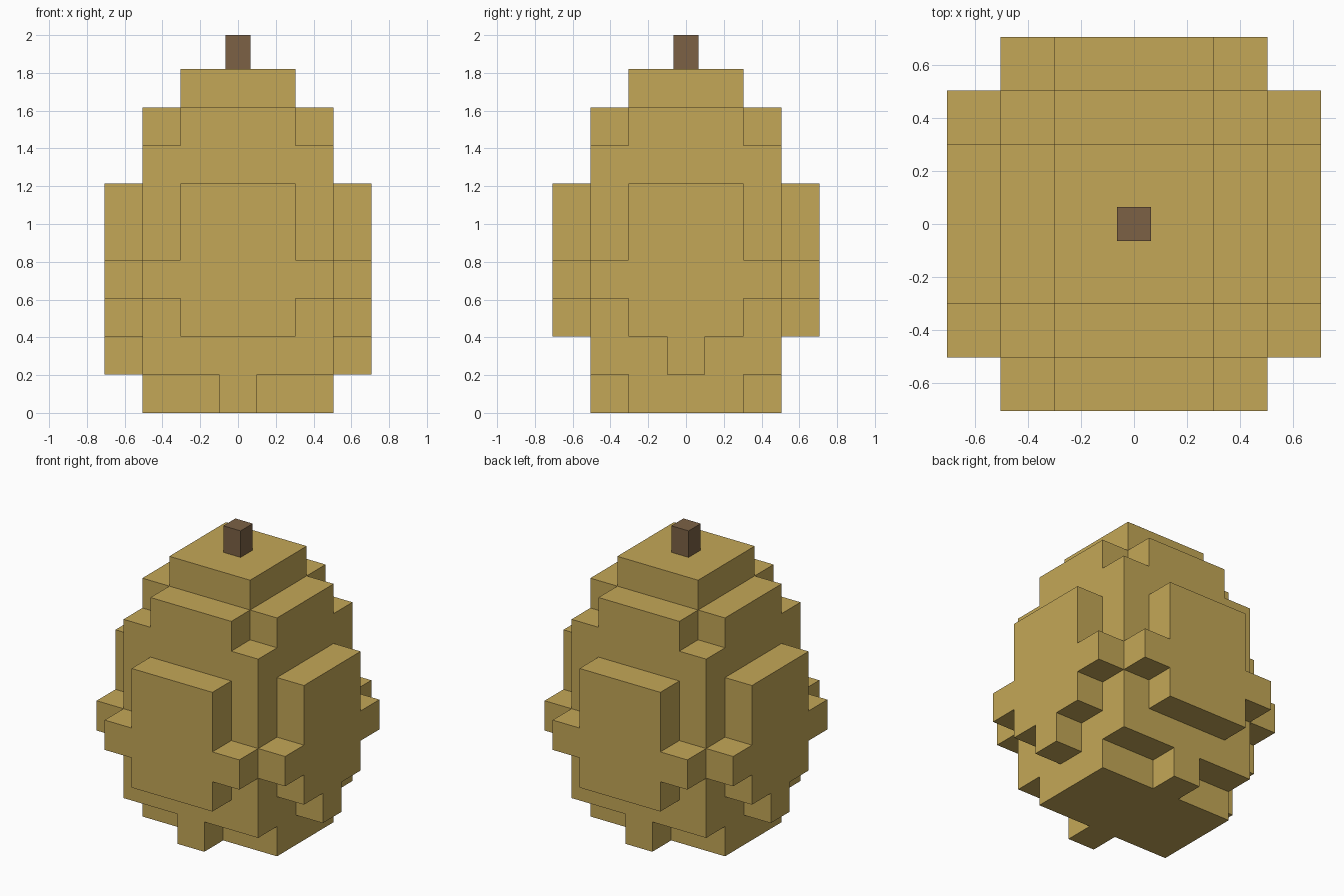
import bpy, bmesh, math
from mathutils import Vector

if "Cube" in bpy.data.objects:
    bpy.data.objects.remove(bpy.data.objects["Cube"])

U = 1.82 / 9  # edge length of one block


def material(name, rgb):
    m = bpy.data.materials.new(name)
    m.diffuse_color = (*rgb, 1)
    m.use_nodes = True
    m.node_tree.nodes["Principled BSDF"].inputs["Base Color"].default_value = m.diffuse_color
    return m


def finish(bm, name, mat):
    bmesh.ops.recalc_face_normals(bm, faces=bm.faces)
    mesh = bpy.data.meshes.new(name)
    bm.to_mesh(mesh)
    bm.free()
    mesh.materials.append(mat)
    obj = bpy.data.objects.new(name, mesh)
    bpy.context.collection.objects.link(obj)
    return obj


# Body as centred slabs of blocks: (half x, half y, bottom layer, top layer)
SLABS = [
    (2, 1, 0, 0), (0, 2, 0, 0),      # foot with a front and back nub
    (2, 2, 1, 6),                    # core
    (3, 0, 1, 1),                    # low side nubs
    (3, 1, 2, 5), (1, 3, 2, 5),      # raised panels on four sides
    (3, 2, 3, 3), (2, 3, 3, 3),      # wide belt
    (2, 1, 7, 7), (1, 2, 7, 7),      # shoulder without corners
    (1, 1, 8, 8),                    # crown
]
cells = {(x, y, z) for hx, hy, z0, z1 in SLABS
         for x in range(-hx, hx + 1) for y in range(-hy, hy + 1)
         for z in range(z0, z1 + 1)}

# Only outside block faces are made, then flat areas are merged
bm = bmesh.new()
verts = {}


def corner(p):
    key = tuple(round(c * 2) for c in p)
    if key not in verts:
        verts[key] = bm.verts.new(Vector(p) * U)
    return verts[key]


for c in cells:
    mid = Vector(c) + Vector((0, 0, 0.5))
    for axis in range(3):
        for s in (-1, 1):
            n = Vector((0, 0, 0))
            n[axis] = s
            if tuple(round(v) for v in Vector(c) + n) in cells:
                continue
            a = Vector((0, 0, 0))
            a[(axis + 1) % 3] = 0.5
            b = n.cross(a)
            o = mid + n * 0.5
            bm.faces.new([corner(o + d) for d in (-a - b, a - b, a + b, b - a)])
bm.normal_update()
bmesh.ops.dissolve_limit(bm, angle_limit=math.radians(1), verts=bm.verts,
                         edges=bm.edges)
mesh = bpy.data.meshes.new("body")
bm.to_mesh(mesh)
bm.free()
mesh.materials.append(material("golden tan", (0.552, 0.386, 0.095)))
bpy.context.collection.objects.link(bpy.data.objects.new("body", mesh))

# Stem
bm = bmesh.new()
bmesh.ops.create_cube(bm, size=1)
bmesh.ops.scale(bm, vec=(0.13, 0.13, 0.18), verts=bm.verts)
bmesh.ops.translate(bm, vec=(0, 0, 1.91), verts=bm.verts)
finish(bm, "stem", material("stem brown", (0.2, 0.121, 0.06)))
